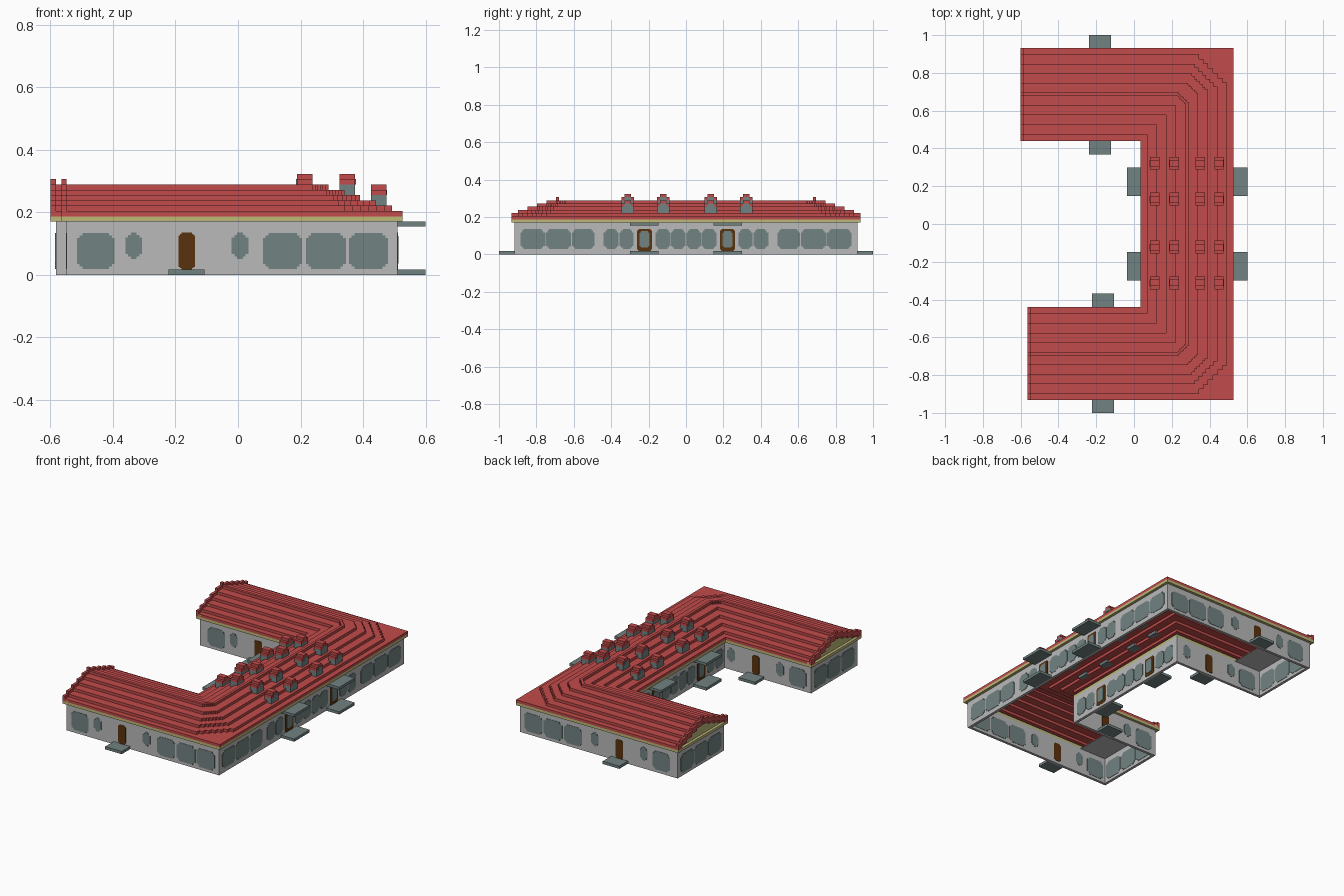
import bpy, bmesh

cube = bpy.data.objects.get("Cube")
if cube:
    bpy.data.objects.remove(cube, do_unlink=True)

V = 0.017                                   # block size
XO, YO, XI, YI = 0.527, 0.933, 0.034, 0.44  # eave lines: outer and courtyard
END = {-1: -0.565, 1: -0.60}                # wing end x, front (-1) and back (1)


def material(name, rgb):
    m = bpy.data.materials.new(name)
    m.use_nodes = True
    m.diffuse_color = (*rgb, 1)
    m.node_tree.nodes["Principled BSDF"].inputs["Base Color"].default_value = (*rgb, 1)
    return m


RED = material("roof red", (0.54, 0.07, 0.07))
WALL = material("wall grey", (0.49, 0.49, 0.49))
SLATE = material("slate grey", (0.17, 0.225, 0.225))
OLIVE = material("pale olive", (0.51, 0.48, 0.19))
BROWN = material("door brown", (0.10, 0.032, 0.004))


def finish(name, bm, mat):
    bmesh.ops.recalc_face_normals(bm, faces=bm.faces)
    me = bpy.data.meshes.new(name)
    bm.to_mesh(me)
    bm.free()
    me.materials.append(mat)
    ob = bpy.data.objects.new(name, me)
    bpy.context.collection.objects.link(ob)
    return ob


def prism(bm, points, shift):
    """Extrude a closed outline along a vector."""
    face = bm.faces.new([bm.verts.new(p) for p in points])
    ext = bmesh.ops.extrude_face_region(bm, geom=[face], use_keep_orig=True)
    verts = [g for g in ext["geom"] if isinstance(g, bmesh.types.BMVert)]
    bmesh.ops.translate(bm, verts=verts, vec=shift)


def boxes(name, items, mat):
    bm = bmesh.new()
    for x0, x1, y0, y1, z0, z1 in items:
        prism(bm, [(x0, y0, z0), (x1, y0, z0), (x1, y1, z0), (x0, y1, z0)], (0, 0, z1 - z0))
    return finish(name, bm, mat)


def ring(name, inset, t, z0, z1, mat):
    """Walls of thickness t running round the whole U-shaped plan."""
    xo, yo, xi, yi = XO - inset, YO - inset, XI + inset, YI + inset
    items = [(xo - t, xo, -yo, yo, z0, z1), (xi, xi + t, -yi - t, yi + t, z0, z1)]
    for s, xe in END.items():
        xe += inset
        for a, b, x1 in ((yo - t, yo, xo), (yi, yi + t, xi + t), (yi, yo, xe + t)):
            items.append((xe, x1, min(s * a, s * b), max(s * a, s * b), z0, z1))
    return boxes(name, items, mat)


# Walls and the eave band
ring("walls", V, V, 0, 10 * V, WALL)
ring("eave_band", 0, 2 * V, 10 * V, 11 * V, OLIVE)

# Flat ceilings close to the wing ends
boxes("end_ceilings", [(xe + V, xe + 0.22, min(s * YI, s * YO) + V, max(s * YI, s * YO) - V,
                        10 * V - 0.004, 10 * V) for s, xe in END.items()], WALL)

# Roof section: (offset from outer eave, height, chamfer of outer corner)
steps = [0, 2, 5, 8, 11, 14]
chamfer = [0, 0.15, 0.12, 0.085, 0.055, 0.05]
section = []
for i, (o, c) in enumerate(zip(steps, chamfer)):
    section += [(o * V, (11 + i) * V, c), (o * V, (12 + i) * V, c)]
for i in range(5, -1, -1):
    c = 0.04 if i == 5 else 0
    section += [((29 - steps[i]) * V, (12 + i) * V, c), ((29 - steps[i]) * V, (11 + i) * V, c)]


def roof_path(off, z, c, n=6):
    """Line of one step round the U, with stair-shaped outer corners."""
    x, y = XO - off, YO - off
    half = [(x - c, y)]
    for k in range(n):
        half += [(x - c + c * k / n, y - c * (k + 1) / n),
                 (x - c + c * (k + 1) / n, y - c * (k + 1) / n)]
    path = [(END[1], y)] + half + [(px, -py) for px, py in reversed(half)] + [(END[-1], -y)]
    return [(px, py, z) for px, py in path]


bm = bmesh.new()
rows = [[bm.verts.new(p) for p in roof_path(*s)] for s in section]
for a, b in zip(rows, rows[1:]):
    for i in range(len(a) - 1):
        bm.faces.new((a[i], a[i + 1], b[i + 1], b[i]))
bmesh.ops.remove_doubles(bm, verts=bm.verts, dist=0.0001)
finish("stepped_roof", bm, RED)

# Raised stepped copings and gable walls at the wing ends
coping, gable = [], []
for s, xe in END.items():
    for i, o in enumerate(steps):
        nxt = steps[i + 1] if i < 5 else 15
        for a, b in ((o, nxt), (29 - nxt, 29 - o)):
            y = sorted((s * (YO - a * V), s * (YO - b * V)))
            coping.append((xe, xe + V, *y, (11 + i) * V, (13 + i) * V))
            gable.append((xe + V, xe + 2 * V, *y, 10 * V, (12 + i) * V - 0.002))
boxes("end_copings", coping, RED)
boxes("gable_walls", gable, OLIVE)

# Roof dormers: slate body, stepped red cap
body, cap = [], []
for x0, x1, z, side in ((0.425, 0.475, 13 * V, 1), (0.325, 0.375, 15 * V, 1),
                        (0.188, 0.238, 15 * V, -1), (0.085, 0.135, 13 * V, -1)):
    for y in (0.322, 0.132, -0.122, -0.312):
        body.append((x0, x1, y - 2 * V, y + 2 * V, z, z + 2 * V))
        cap.append((x0, x1, y - 2 * V, y + 2 * V, z + 2 * V, z + 3 * V))
        cap.append((x0, x1, y - V, y + V, z + 3 * V, z + 4 * V))
        xf = x1 if side > 0 else x0
        body.append((xf - 0.002, xf + 0.002, y - V, y + V, z + 2 * V, z + 3 * V))
boxes("dormer_bodies", body, SLATE)
boxes("dormer_caps", cap, RED)

# Door steps and canopies
slabs, canopies = [], []
for s, dx in ((-1, 0), (1, -0.015)):
    for y0, y1 in ((0.916, 1.0), (0.368, 0.457)):
        slabs.append((-0.222 + dx, -0.107 + dx, *sorted((s * y0, s * y1)), 0, V))
    for x0, x1 in ((0.51, 0.6), (-0.038, 0.051)):
        y = sorted((s * 0.147, s * 0.30))
        slabs.append((x0, x1, *y, 0, V))
        canopies.append((x0, x1, *y, 0.155, 0.171))
boxes("door_steps", slabs, SLATE)
boxes("door_canopies", canopies, SLATE)


def panel(bm, axis, at, a0, a1, z0, z1, r, proud=0.002):
    """Thin stair-cornered plate on both faces of the wall centred at 'at'."""
    corner = [(0, 2 * r), (r, 2 * r), (r, r), (2 * r, r), (2 * r, 0)] if r else [(0, 0)]
    pts = [(a0 + u, z0 + w) for u, w in corner]
    pts += [(a1 - u, z0 + w) for u, w in reversed(corner)]
    pts += [(a1 - u, z1 - w) for u, w in corner]
    pts += [(a0 + u, z1 - w) for u, w in reversed(corner)]
    for d in (-1, 1):
        p, t = at + d * V / 2, d * proud
        if axis == "x":
            prism(bm, [(p, a, z) for a, z in pts], (t, 0, 0))
        else:
            prism(bm, [(a, p, z) for a, z in pts], (0, t, 0))


windows, doors = bmesh.new(), bmesh.new()
Q = 0.0085
BIG, SMALL = (0.018, 0.134), (0.05, 0.136)

# Wing side walls
for s, dx in ((-1, 0), (1, -0.015)):
    for y in (YO - 1.5 * V, YI + 1.5 * V):
        panel(windows, "y", s * y, -0.515 + dx, -0.395 + dx, *BIG, Q)
        for x in (-0.36, -0.02):
            panel(windows, "y", s * y, x + dx, x + 0.053 + dx, *SMALL, Q)
        panel(doors, "y", s * y, -0.19 + dx, -0.138 + dx, V, 0.135, Q / 2)
    for x0, x1 in ((0.08, 0.205), (0.217, 0.345), (0.355, 0.48)):
        panel(windows, "y", s * (YO - 1.5 * V), x0, x1, *BIG, Q)
    # Wing end walls
    for k in range(3):
        y = sorted((s * (0.485 + 0.136 * k), s * (0.613 + 0.136 * k)))
        panel(windows, "x", END[s] + 1.5 * V, *y, *BIG, Q)

# Long outer wall and courtyard wall
for x, outer in ((XO - 1.5 * V, True), (XI + 1.5 * V, False)):
    for s in (-1, 1):
        spans = [(0.003, 0.08), (0.083, 0.163), (0.28, 0.355), (0.36, 0.44)]
        if outer:
            spans += [(0.488, 0.61), (0.615, 0.75), (0.755, 0.885)]
        for y0, y1 in spans:
            panel(windows, "x", x, *sorted((s * y0, s * y1)), 0.028, 0.135, Q)
        y = s * 0.222
        panel(doors, "x", x, y - 0.04, y + 0.04, V, 0.136, Q / 2)
        panel(windows, "x", x, y - 0.026, y + 0.026, 0.036, 0.124, Q / 2, 0.004)
finish("windows", windows, SLATE)
finish("doors", doors, BROWN)
